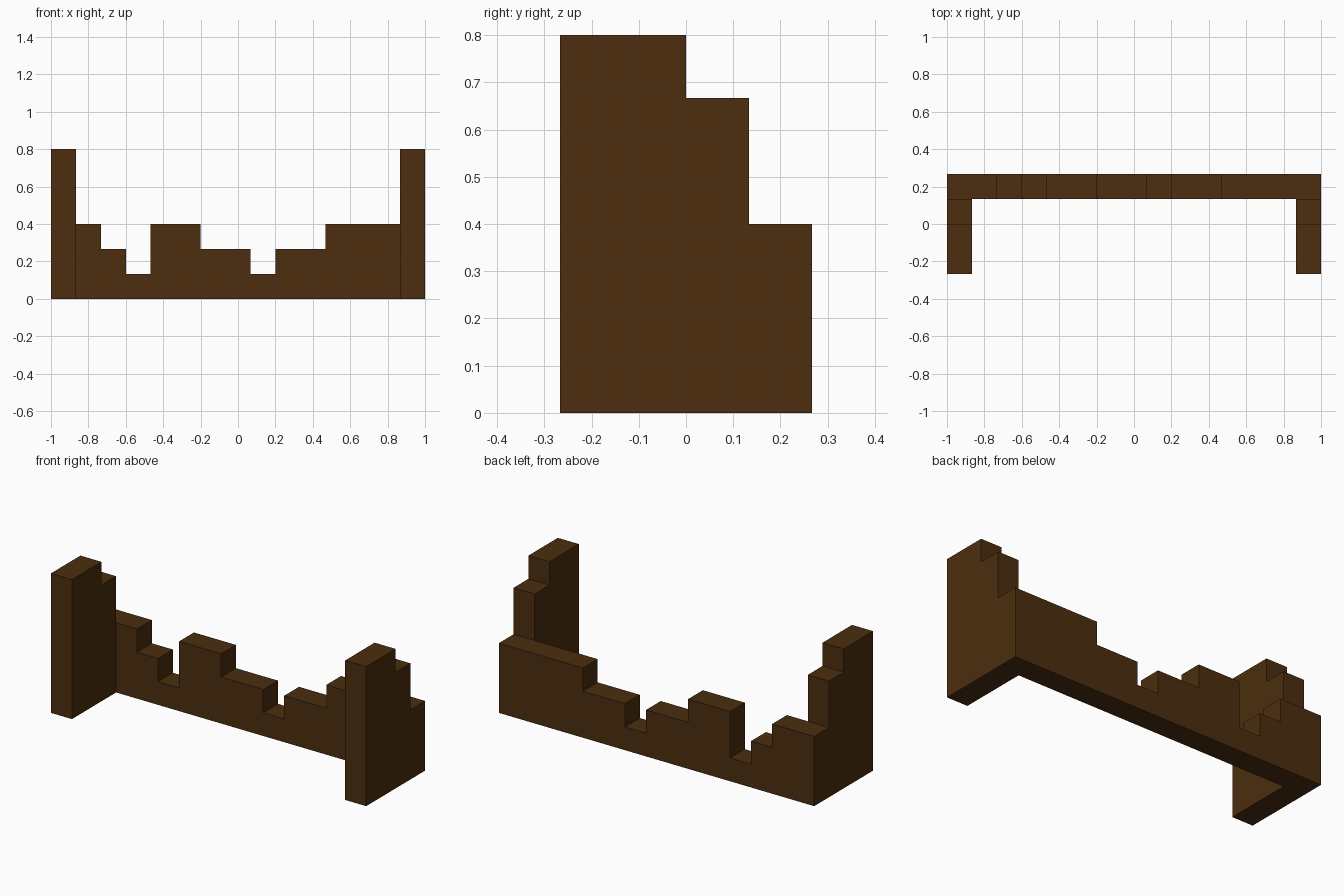
import bpy
import bmesh
from mathutils import Vector

cube = bpy.data.objects.get("Cube")
if cube:
    bpy.data.objects.remove(cube, do_unlink=True)

U = 2 / 15  # one block

# Dark brown material
brown = bpy.data.materials.new("dark_brown")
brown.use_nodes = True
colour = (0.072, 0.0265, 0.0046, 1)
brown.diffuse_color = colour
brown.node_tree.nodes["Principled BSDF"].inputs["Base Color"].default_value = colour


def stepped_wall(name, heights, origin, along, across):
    """Extrude a stepped outline, one height per block, to a wall one block thick."""
    outline = [(0, 0)]
    for i, h in enumerate(heights):
        if i == 0 or h != heights[i - 1]:
            outline.append((i, h))
        if i + 1 == len(heights) or h != heights[i + 1]:
            outline.append((i + 1, h))
    outline.append((len(heights), 0))

    origin, along, across = Vector(origin), Vector(along), Vector(across)
    bm = bmesh.new()
    verts = [bm.verts.new((origin + along * d + Vector((0, 0, h))) * U) for d, h in outline]
    face = bm.faces.new(verts)
    ext = bmesh.ops.extrude_face_region(bm, geom=[face])
    moved = [g for g in ext["geom"] if isinstance(g, bmesh.types.BMVert)]
    bmesh.ops.translate(bm, verts=moved, vec=across * U)
    bmesh.ops.recalc_face_normals(bm, faces=bm.faces)

    mesh = bpy.data.meshes.new(name)
    bm.to_mesh(mesh)
    bm.free()
    mesh.materials.append(brown)
    obj = bpy.data.objects.new(name, mesh)
    bpy.context.collection.objects.link(obj)
    return obj


# Crumbling back wall
stepped_wall("back_wall", [3, 3, 2, 1, 3, 3, 2, 2, 1, 2, 2, 3, 3, 3, 3],
             (-7.5, 1, 0), (1, 0, 0), (0, 1, 0))

# Tall side walls, stepping down toward the back
for side, sx in (("left", 1), ("right", -1)):
    stepped_wall(side + "_side_wall", [6, 6, 5],
                 (sx * 7.5, -2, 0), (0, 1, 0), (-sx, 0, 0))
